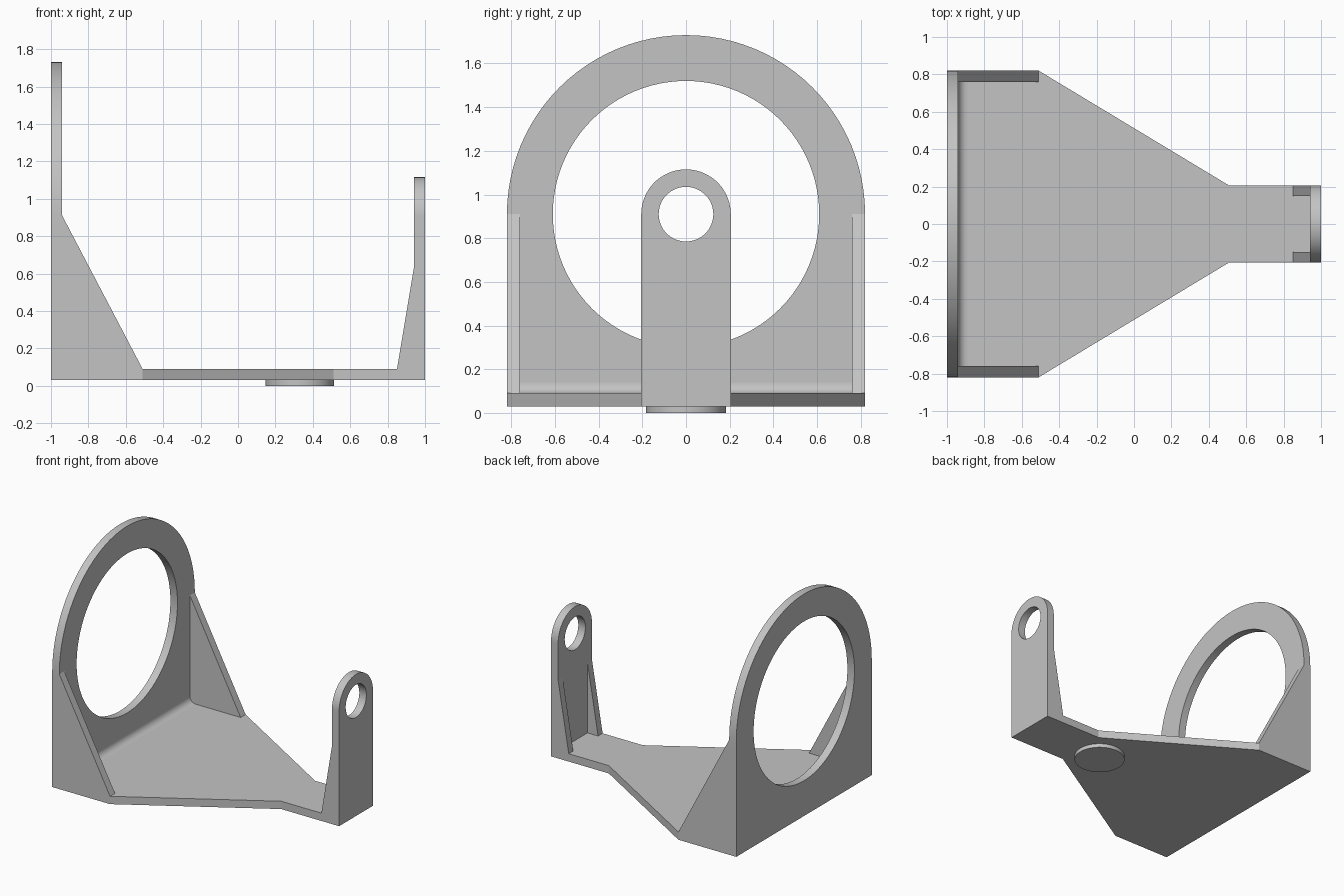
import bpy, bmesh, math

if "Cube" in bpy.data.objects:
    bpy.data.objects.remove(bpy.data.objects["Cube"], do_unlink=True)

grey = bpy.data.materials.new("plain grey")
grey.use_nodes = True
colour = (0.55, 0.55, 0.55, 1)
grey.diffuse_color = colour
grey.node_tree.nodes["Principled BSDF"].inputs["Base Color"].default_value = colour

FLOOR, DECK, AXIS = 0.03, 0.09, 0.91   # base underside, base top, bore height
WALL = 0.94                            # inner face of both uprights


def finish(name, bm, smooth=False):
    bmesh.ops.recalc_face_normals(bm, faces=bm.faces)
    mesh = bpy.data.meshes.new(name)
    bm.to_mesh(mesh)
    bm.free()
    mesh.materials.append(grey)
    obj = bpy.data.objects.new(name, mesh)
    bpy.context.collection.objects.link(obj)
    if smooth:
        bpy.ops.object.select_all(action="DESELECT")
        obj.select_set(True)
        bpy.context.view_layer.objects.active = obj
        bpy.ops.object.shade_smooth_by_angle(angle=math.radians(30))
    return obj


def prism(name, start, end, smooth=False):
    """Closed solid between two matching outlines."""
    bm = bmesh.new()
    a = [bm.verts.new(p) for p in start]
    b = [bm.verts.new(p) for p in end]
    bm.faces.new(a)
    bm.faces.new(b)
    for i in range(len(a)):
        j = (i + 1) % len(a)
        bm.faces.new((a[i], a[j], b[j], b[i]))
    return finish(name, bm, smooth)


def side_plate(name, profile, y0, y1, smooth=False):
    return prism(name, [(x, y0, z) for x, z in profile],
                 [(x, y1, z) for x, z in profile], smooth)


def upright(name, x0, x1, radius, bore):
    """Round-topped plate with a bore, square at the foot."""
    drop = AXIS - FLOOR
    corner = math.atan2(drop, radius)
    angles = {2 * math.pi * i / 96 for i in range(96)}
    angles |= {math.pi + corner, 2 * math.pi - corner}
    bm = bmesh.new()
    rows = []
    for t in sorted(angles):
        c, s = math.cos(t), math.sin(t)
        reach = radius
        if s < -1e-6:
            reach = min(radius / max(abs(c), 1e-6), drop / -s)
        rows.append([bm.verts.new((x, r * c, AXIS + r * s))
                     for x, r in ((x0, reach), (x1, reach), (x1, bore), (x0, bore))])
    for i, row in enumerate(rows):
        nxt = rows[(i + 1) % len(rows)]
        for k in range(4):
            m = (k + 1) % 4
            bm.faces.new((row[k], row[m], nxt[m], nxt[k]))
    finish(name, bm, True)


# Tapered base plate
half = [(-WALL, 0.82), (-0.51, 0.82), (0.51, 0.205), (WALL, 0.205)]
outline = half + [(x, -y) for x, y in reversed(half)]
prism("base_plate", [(x, y, FLOOR) for x, y in outline], [(x, y, DECK) for x, y in outline])

# Large ring upright and small bearing upright
upright("large_ring_upright", -1, -WALL, 0.82, 0.61)
upright("small_bearing_upright", WALL, 1, 0.205, 0.125)

# Triangular side gussets
for side, s in (("left", -1), ("right", 1)):
    side_plate("large_gusset_" + side, [(-WALL, DECK), (-0.51, DECK), (-WALL, AXIS)],
               s * 0.76, s * 0.82)
    side_plate("small_gusset_" + side, [(WALL, DECK), (0.85, DECK), (WALL, 0.63)],
               s * 0.15, s * 0.205)

# Rounded inside corner at the foot of the large upright
R = 0.05
arc = [(-WALL + R - R * math.cos(t), DECK + R - R * math.sin(t))
       for t in (math.pi / 2 * i / 8 for i in range(9))]
side_plate("corner_fillet", [(-WALL, DECK)] + arc, -0.76, 0.76, True)

# Round foot under the base
circle = [(0.33 + 0.183 * math.cos(t), 0.183 * math.sin(t))
          for t in (2 * math.pi * i / 64 for i in range(64))]
prism("round_foot", [(x, y, 0) for x, y in circle], [(x, y, FLOOR) for x, y in circle], True)
